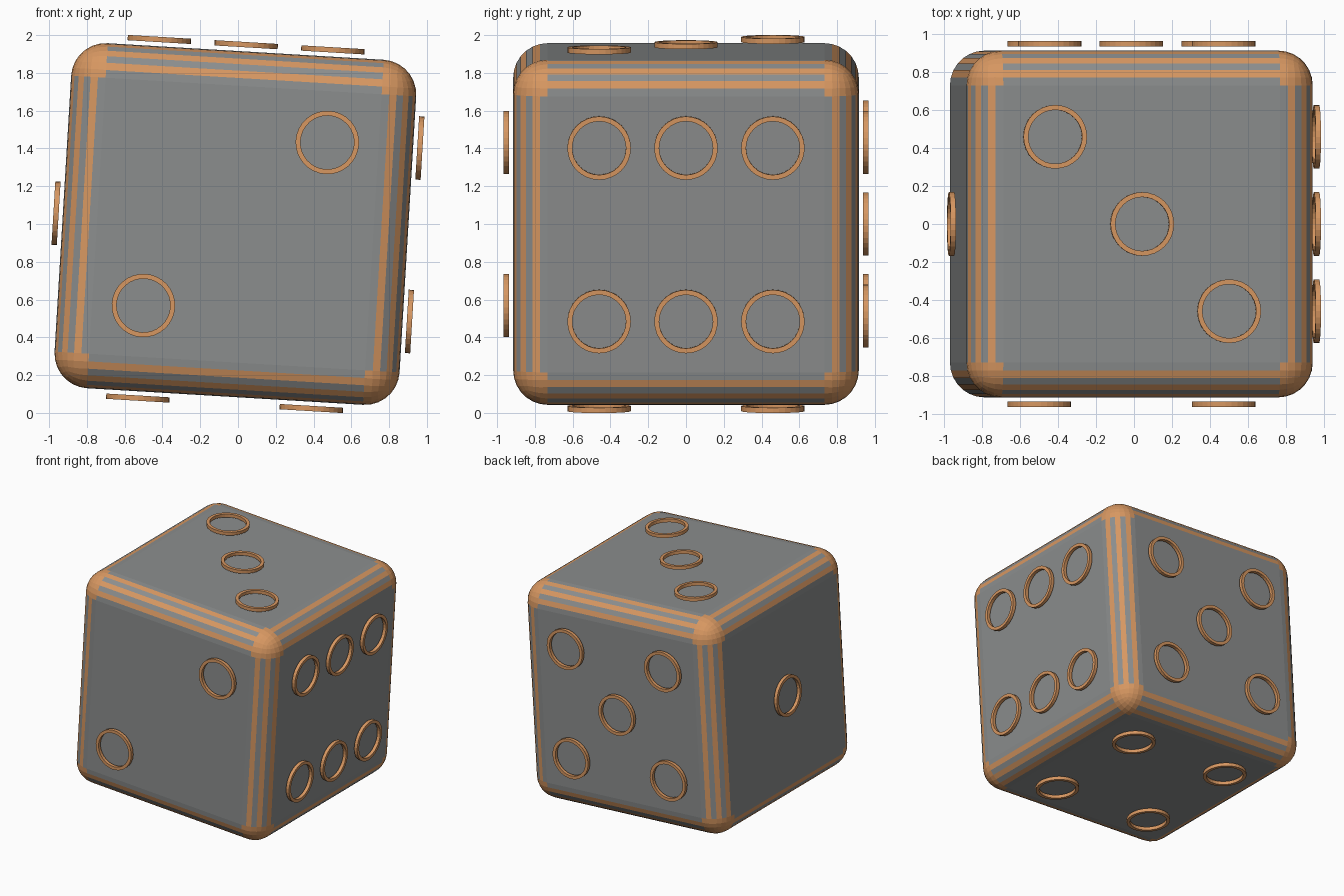
import bpy, bmesh, math
from mathutils import Matrix, Vector

if "Cube" in bpy.data.objects:
    bpy.data.objects.remove(bpy.data.objects["Cube"])

HALF = 0.915      # half side of the body
R = 0.183         # edge rounding radius
SEG = 7           # bevel segments (one stripe each)
D = 0.46          # pip spacing from face centre
TILT = Matrix.Translation((-0.014, 0, 1.0)) @ Matrix.Rotation(0.06, 4, 'Y')


def material(name, rgb):
    m = bpy.data.materials.new(name)
    m.diffuse_color = (*rgb, 1)
    m.use_nodes = True
    m.node_tree.nodes["Principled BSDF"].inputs["Base Color"].default_value = m.diffuse_color
    return m


grey = material("grey", (0.26, 0.27, 0.27))
copper = material("copper orange", (0.68, 0.31, 0.12))


def add_object(name, bm, mats):
    bmesh.ops.recalc_face_normals(bm, faces=bm.faces)
    bm.transform(TILT)
    me = bpy.data.meshes.new(name)
    bm.to_mesh(me)
    bm.free()
    for m in mats:
        me.materials.append(m)
    ob = bpy.data.objects.new(name, me)
    bpy.context.collection.objects.link(ob)
    return ob


# rounded body: striped edges, orange corners
bm = bmesh.new()
bmesh.ops.create_cube(bm, size=2 * HALF)
bmesh.ops.bevel(bm, geom=bm.edges[:], offset=R, offset_type='OFFSET',
                segments=SEG, profile=0.5, affect='EDGES')
for f in bm.faces:
    over = [abs(c) - (HALF - R) for c in f.calc_center_median()]
    out = [o for o in over if o > 1e-4]
    if len(out) == 3:
        f.material_index = 1
    elif len(out) == 2:
        band = int(math.atan2(out[0], out[1]) / (math.pi / 2) * SEG)
        f.material_index = band % 2
add_object("die_body", bm, [grey, copper])


# pip rings: short square-section tubes floating just off each face
def add_ring(bm, frame, u, v, n=32):
    section = [(0.168, 0.937), (0.168, 0.965), (0.142, 0.965), (0.142, 0.937)]
    loops = []
    for i in range(n):
        a = 2 * math.pi * i / n
        loops.append([bm.verts.new(frame @ Vector((u + r * math.cos(a), v + r * math.sin(a), h)))
                      for r, h in section])
    for i in range(n):
        p, q = loops[i], loops[(i + 1) % n]
        for j in range(4):
            k = (j + 1) % 4
            bm.faces.new((p[j], q[j], q[k], p[k]))


def frame(u, v, w):
    return Matrix((u, v, w)).transposed()


X, Y, Z = Vector((1, 0, 0)), Vector((0, 1, 0)), Vector((0, 0, 1))
four = [(a, b) for a in (-1, 1) for b in (-1, 1)]
faces = {
    "left_pip_one": (frame(Y, Z, -X), [(0, 0)]),
    "front_pips_two": (frame(X, Z, -Y), [(1, 1), (-1, -1)]),
    "top_pips_three": (frame(X, Y, Z), [(-1, 1), (0, 0), (1, -1)]),
    "bottom_pips_four": (frame(X, Y, -Z), four),
    "back_pips_five": (frame(X, Z, Y), four + [(0, 0)]),
    "right_pips_six": (frame(Y, Z, X), four + [(0, 1), (0, -1)]),
}
for name, (fr, spots) in faces.items():
    bm = bmesh.new()
    for u, v in spots:
        add_ring(bm, fr, u * D, v * D)
    add_object(name, bm, [copper])
